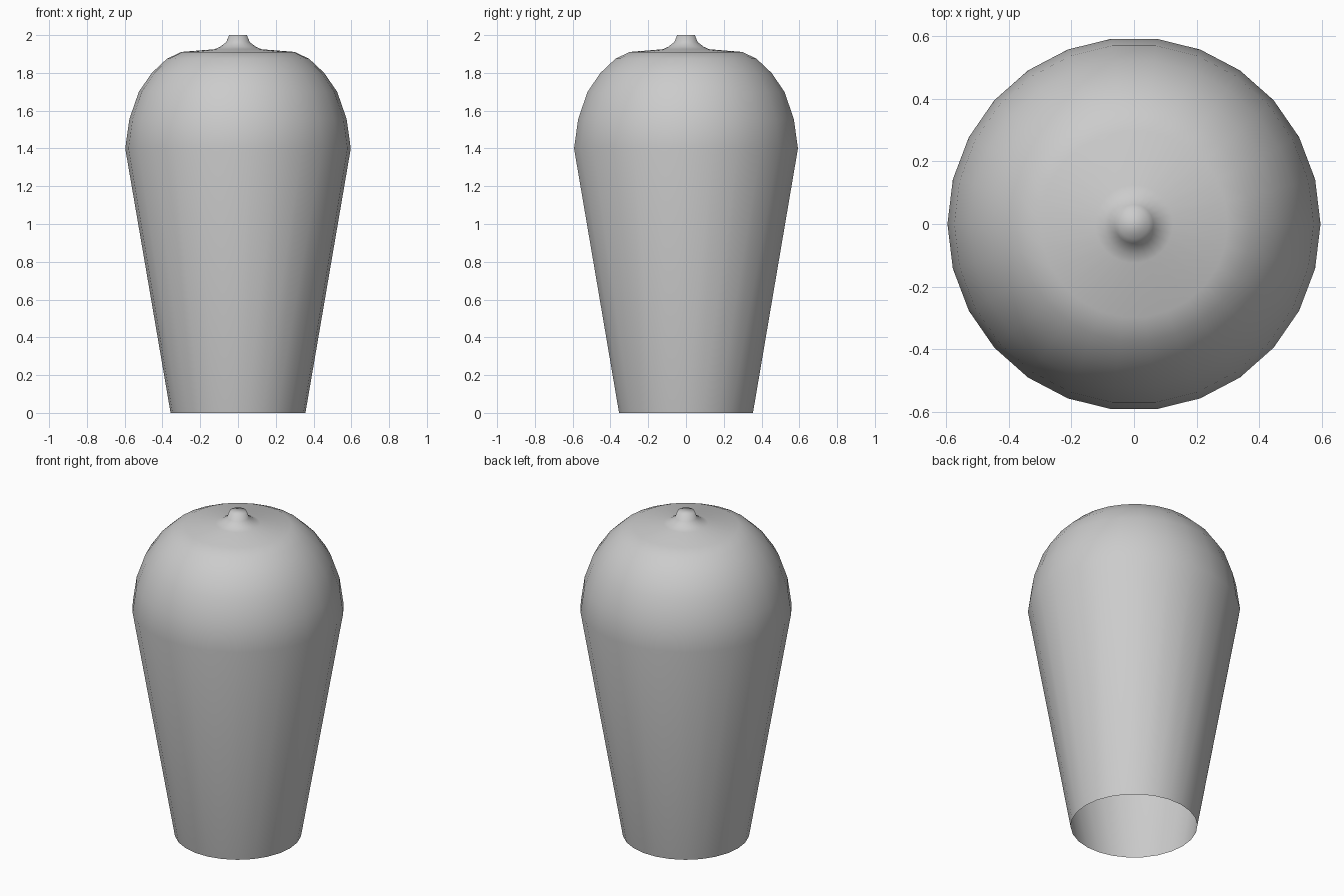
import bpy, bmesh, math

if "Cube" in bpy.data.objects:
    bpy.data.objects.remove(bpy.data.objects["Cube"])

SIDES = 26

# Outline from the open foot up to the small nipple on top (radius, height)
profile = [(0.357, 0.0), (0.597, 1.40), (0.575, 1.556), (0.525, 1.70),
           (0.456, 1.80), (0.376, 1.875), (0.30, 1.911), (0.125, 1.925),
           (0.095, 1.938), (0.062, 1.963), (0.047, 2.0)]

bm = bmesh.new()
rings = []
for r, z in profile:
    rings.append([bm.verts.new((r * math.cos(2 * math.pi * i / SIDES),
                                r * math.sin(2 * math.pi * i / SIDES), z))
                  for i in range(SIDES)])

# Side walls
for low, high in zip(rings, rings[1:]):
    for i in range(SIDES):
        j = (i + 1) % SIDES
        bm.faces.new((low[i], low[j], high[j], high[i]))

# Flat tip; the bottom stays open
bm.faces.new(rings[-1])
for f in bm.faces:
    f.smooth = True

mesh = bpy.data.meshes.new("domed_shell")
bm.to_mesh(mesh)
bm.free()
shell = bpy.data.objects.new("domed_shell", mesh)
bpy.context.collection.objects.link(shell)
